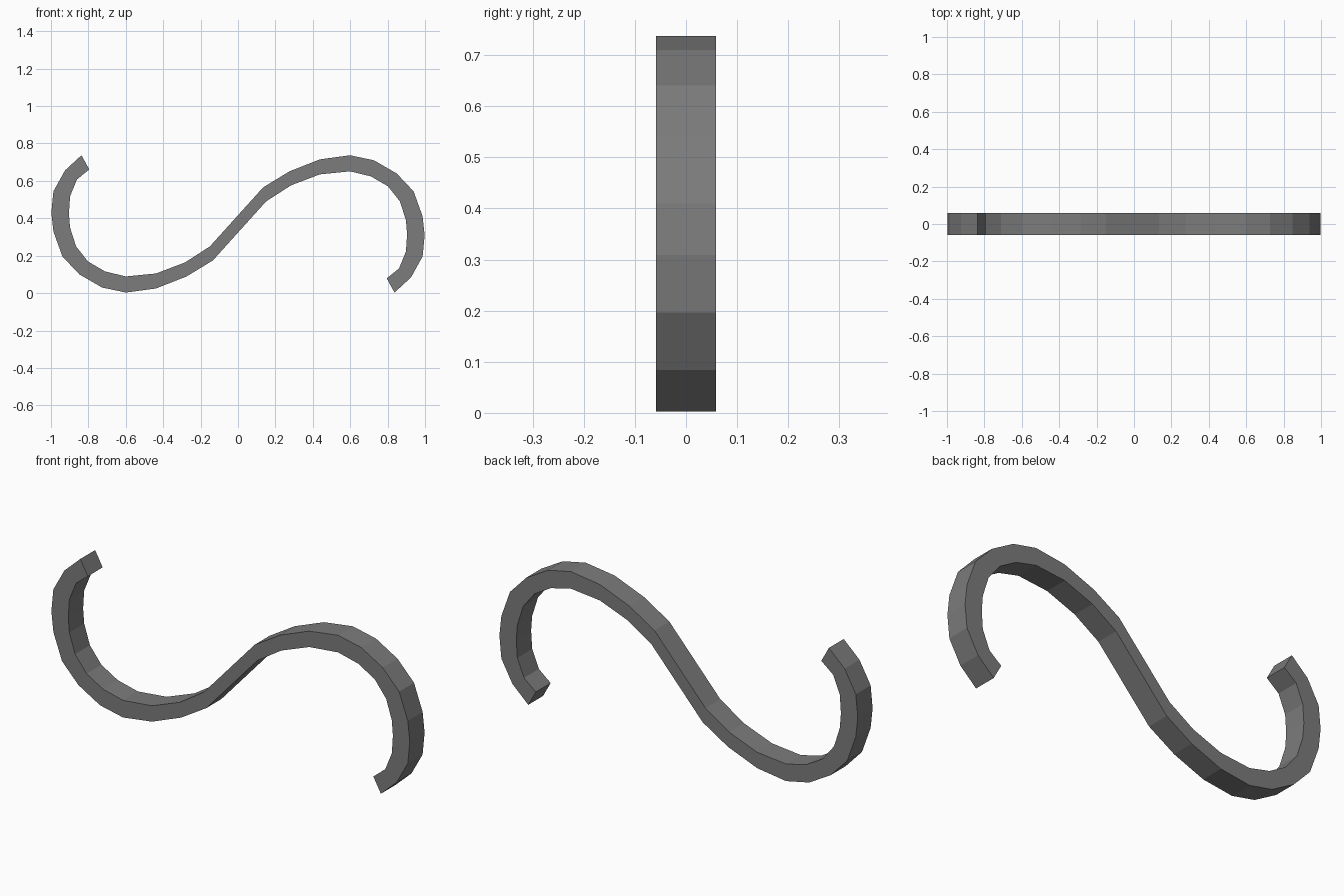
import bpy
import bmesh

cube = bpy.data.objects.get("Cube")
if cube:
    bpy.data.objects.remove(cube, do_unlink=True)

# Single dark grey metal
metal = bpy.data.materials.new("dark grey metal")
metal.use_nodes = True
colour = (0.2, 0.2, 0.2, 1)
metal.diffuse_color = colour
metal.node_tree.nodes["Principled BSDF"].inputs["Base Color"].default_value = colour

MID_Z = 0.37
HALF_DEPTH = 0.059

# Upper hook, from the middle to the tip: outer and inner edge, relative to the centre
outer = [(.134, .195), (.275, .281), (.438, .345), (.599, .367), (.727, .340),
         (.848, .270), (.939, .174), (.987, .040), (.998, -.061), (.987, -.174),
         (.925, -.286), (.837, -.367)]
inner = [(.150, .120), (.283, .206), (.438, .265), (.599, .281), (.711, .254),
         (.802, .201), (.866, .120), (.898, .019), (.904, -.056), (.898, -.147),
         (.861, -.238), (.795, -.291)]

# The lower hook is the upper one turned half round, so its edges swap sides
upper = list(zip(outer, inner))
lower = [((-b[0], -b[1]), (-a[0], -a[1])) for a, b in reversed(upper)]

# Sweep a rectangular section along the S
bm = bmesh.new()
rings = []
for a, b in lower + upper:
    corners = [(a, -1), (b, -1), (b, 1), (a, 1)]
    rings.append([bm.verts.new((p[0], s * HALF_DEPTH, p[1] + MID_Z)) for p, s in corners])
for r, n in zip(rings, rings[1:]):
    for i in range(4):
        j = (i + 1) % 4
        bm.faces.new((r[i], r[j], n[j], n[i]))
bm.faces.new(rings[0])
bm.faces.new(rings[-1])
bmesh.ops.recalc_face_normals(bm, faces=bm.faces)

mesh = bpy.data.meshes.new("s_hook")
bm.to_mesh(mesh)
bm.free()
mesh.materials.append(metal)
hook = bpy.data.objects.new("s_hook", mesh)
bpy.context.collection.objects.link(hook)
